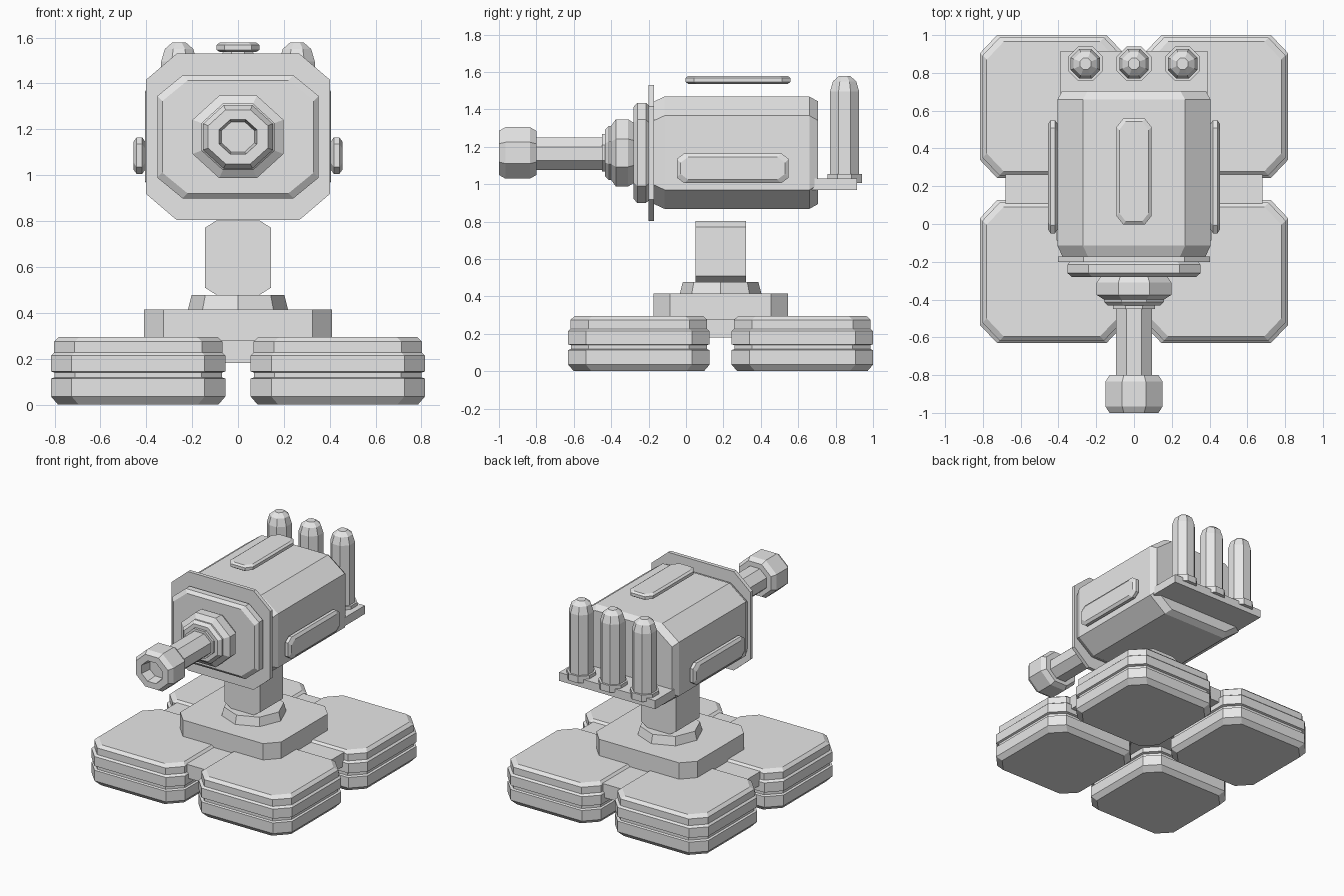
import bpy, bmesh

if "Cube" in bpy.data.objects:
    bpy.data.objects.remove(bpy.data.objects["Cube"])

grey = bpy.data.materials.new("plain_grey")
grey.diffuse_color = (0.8, 0.8, 0.8, 1)
grey.use_nodes = True
grey.node_tree.nodes["Principled BSDF"].inputs["Base Color"].default_value = grey.diffuse_color


def loft(name, axis, center, sections, chamfer=None):
    """Stack chamfered rectangles (t, half_u, half_v) along an axis.
    chamfer=None makes each section an octagon."""
    bm = bmesh.new()
    cu, cv = center
    rings = []
    for t, hu, hv in sections:
        a, b = chamfer if chamfer else (hu * 0.586, hv * 0.586)
        outline = [(hu, hv - b), (hu - a, hv), (a - hu, hv), (-hu, hv - b),
                   (-hu, b - hv), (a - hu, -hv), (hu - a, -hv), (hu, b - hv)]
        ring = []
        for u, v in outline:
            u, v = u + cu, v + cv
            p = {"x": (t, u, v), "y": (u, t, v), "z": (u, v, t)}[axis]
            ring.append(bm.verts.new(p))
        rings.append(ring)
    for r, s in zip(rings, rings[1:]):
        for i in range(8):
            j = (i + 1) % 8
            bm.faces.new((r[i], r[j], s[j], s[i]))
    bm.faces.new(rings[0])
    bm.faces.new(rings[-1])
    bmesh.ops.recalc_face_normals(bm, faces=bm.faces)
    me = bpy.data.meshes.new(name)
    bm.to_mesh(me)
    bm.free()
    me.materials.append(grey)
    ob = bpy.data.objects.new(name, me)
    bpy.context.collection.objects.link(ob)
    return ob


def inset(hu, hv, steps):
    """Sections from (t, inset) pairs."""
    return [(t, hu - i, hv - i) for t, i in steps]


def octs(steps, sx=1.0):
    """Octagon sections from (t, radius) pairs, widened by sx."""
    return [(t, r * sx, r) for t, r in steps]


def box(name, x, y, z):
    bpy.ops.mesh.primitive_cube_add(
        size=1, location=[(a + b) / 2 for a, b in (x, y, z)])
    ob = bpy.context.object
    ob.name = name
    ob.scale = [b - a for a, b in (x, y, z)]
    ob.data.materials.append(grey)
    return ob


CY = 0.185   # centre of the base in y
CZ = 1.167   # barrel axis height

# Four foot pads with a side groove and stepped top
pad_steps = [(0, .03), (.035, 0), (.113, 0), (.118, .014), (.139, .014), (.144, 0),
             (.214, 0), (.226, .013), (.275, .013), (.295, .035)]
for sx, side in ((-1, "left"), (1, "right")):
    for sy, end in ((-1, "front"), (1, "back")):
        loft(f"foot_pad_{end}_{side}", "z", (sx * .435, CY + sy * .437),
             inset(.38, .378, pad_steps), (.09, .095))

# Core joining the pads
box("base_core", (-.68, .68), (CY - .68, CY + .68), (.18, .28))

# Base plate, turntable ring and neck
loft("base_plate", "z", (0, CY), [(.28, .41, .36), (.415, .41, .36)], (.085, .09))
bpy.ops.mesh.primitive_cone_add(vertices=8, radius1=.218, radius2=.202, depth=.062,
                                location=(0, CY, .446))
ring = bpy.context.object
ring.name = "turntable_ring"
ring.data.materials.append(grey)
loft("neck", "y", (0, .64), [(.05, .143, .163), (.32, .143, .163)], (.05, .032))

# Main housing
loft("housing", "y", (0, 1.168),
     inset(.405, .30, [(-.18, .03), (-.115, 0), (.66, 0), (.705, .025)]), (.135, .102))

# Front flanges
loft("front_flange", "y", (0, CZ), [(-.2, .402, .363), (-.172, .402, .363)], (.135, .115))
loft("front_step", "y", (0, CZ),
     inset(.352, .268, [(-.28, .022), (-.26, 0), (-.215, 0), (-.198, .015)]), (.11, .09))

# Barrel: collar disc, tube and hollow muzzle
loft("barrel_collar", "y", (0, CZ),
     octs([(-.45, .1), (-.432, .1), (-.432, .125), (-.412, .145), (-.4, .145),
           (-.375, .18), (-.31, .18), (-.27, .155)], 1.1))
loft("barrel_tube", "y", (0, 1.163), octs([(-.82, .087), (-.43, .087)], 1.1))
loft("muzzle", "y", (0, CZ),
     octs([(-.92, .065), (-1, .075), (-1, .118), (-.965, .138), (-.835, .138),
           (-.8, .118)], 1.1))

# Side panels and floating top panel
for s, side in ((-1, "left"), (1, "right")):
    loft(f"side_panel_{side}", "x", (.25, 1.085),
         inset(.299, .08, [(s * .404, .02), (s * .418, 0), (s * .442, 0), (s * .456, .02)]),
         (.04, .03))
loft("top_panel", "z", (0, .278),
     inset(.093, .28, [(1.536, .015), (1.546, 0), (1.568, 0), (1.579, .015)]),
     (.035, .045))

# Rear shelf with three upright canisters
box("rear_shelf", (-.39, .39), (.675, .915), (.968, 1.03))
for x, pos in ((-.257, "left"), (0, "middle"), (.257, "right")):
    loft(f"canister_clip_{pos}", "z", (x, .848), octs([(1.005, .092), (1.055, .092)]))
    loft(f"canister_{pos}", "z", (x, .848),
         octs([(1.03, .078), (1.495, .078), (1.55, .062), (1.578, .03)]))
